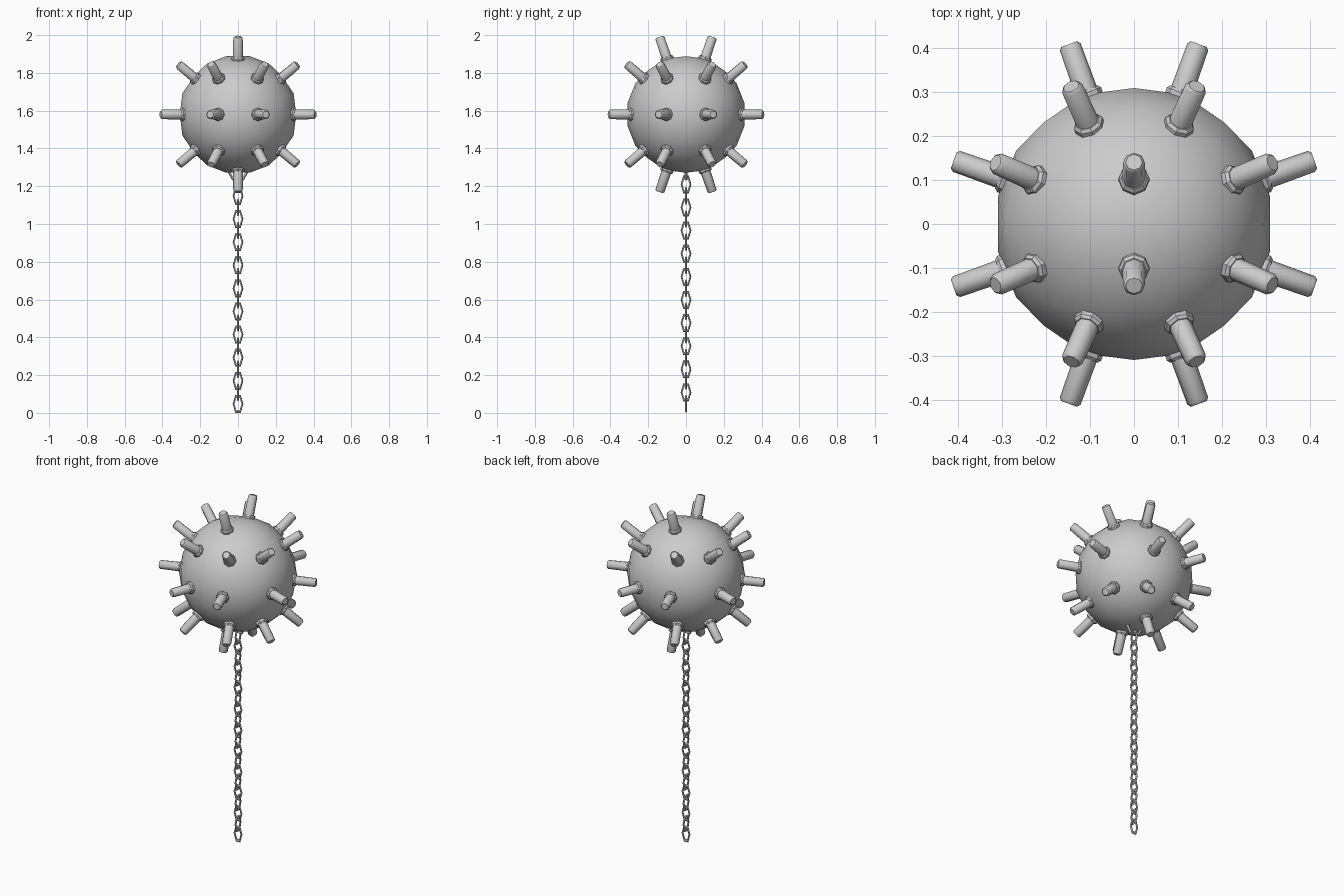
import bpy, bmesh, math
from mathutils import Vector, Matrix

if "Cube" in bpy.data.objects:
    bpy.data.objects.remove(bpy.data.objects["Cube"])

CZ = 1.58      # ball centre height
R = 0.315      # ball radius


def finish(bm, name, angle=35):
    bmesh.ops.recalc_face_normals(bm, faces=bm.faces)
    me = bpy.data.meshes.new(name)
    bm.to_mesh(me)
    bm.free()
    ob = bpy.data.objects.new(name, me)
    bpy.context.collection.objects.link(ob)
    bpy.context.view_layer.objects.active = ob
    ob.select_set(True)
    bpy.ops.object.shade_smooth_by_angle(angle=math.radians(angle))
    ob.select_set(False)
    return ob


def lathe(bm, profile, sides, mat):
    """Capped revolved profile of (radius, height) pairs, placed by mat."""
    rings = [[bm.verts.new(mat @ Vector((r * math.cos(2 * math.pi * i / sides),
                                         r * math.sin(2 * math.pi * i / sides), h)))
              for i in range(sides)] for r, h in profile]
    for a, b in zip(rings, rings[1:]):
        for i in range(sides):
            j = (i + 1) % sides
            bm.faces.new((a[i], a[j], b[j], b[i]))
    bm.faces.new(rings[0][::-1])
    bm.faces.new(rings[-1])


def ring(bm, R1, r, stretch, z, turned, tube=5):
    """Six-sided chain ring in the xz plane, or the yz plane when turned."""
    loops = []
    for i in range(6):
        a = i * math.pi / 3
        loop = []
        for k in range(tube):
            b = 2 * math.pi * k / tube
            d = R1 + r * math.cos(b)
            u, v, w = d * math.cos(a), r * math.sin(b), d * math.sin(a) * stretch
            loop.append(bm.verts.new((v, u, z + w) if turned else (u, v, z + w)))
        loops.append(loop)
    for i in range(6):
        p, q = loops[i], loops[(i + 1) % 6]
        for k in range(tube):
            m = (k + 1) % tube
            bm.faces.new((p[k], q[k], q[m], p[m]))


# Ball: icosahedron with each edge split in three, pushed out to a sphere
t = (1 + 5 ** 0.5) / 2
corners = []
for s in (-1, 1):
    for u in (-t, t):
        corners += [Vector((s, 0, u)), Vector((u, s, 0)), Vector((0, u, s))]
bm = bmesh.new()
ico = bmesh.new()
for c in corners:
    ico.verts.new(c)
bmesh.ops.convex_hull(ico, input=ico.verts)
for f in ico.faces:
    a, b, c = (v.co for v in f.verts)
    for i in range(4):
        for j in range(4 - i):
            p = (a * i + b * j + c * (3 - i - j)) / 3
            bm.verts.new(p.normalized() * R)
ico.free()
bmesh.ops.remove_doubles(bm, verts=bm.verts, dist=0.001)
bmesh.ops.convex_hull(bm, input=bm.verts)
bmesh.ops.translate(bm, verts=bm.verts, vec=(0, 0, CZ))
finish(bm, "ball", 40)

# Horn directions: eight around the middle, eight above and below, two at each pole
dirs = []
for sx in (-1, 1):
    for sy in (-1, 1):
        dirs += [(0.411 * sx, 0.145 * sy, 0), (0.147 * sx, 0.408 * sy, 0)]
        for sz in (-1, 1):
            dirs += [(0.31 * sx, 0.137 * sy, 0.261 * sz),
                     (0.14 * sx, 0.307 * sy, 0.261 * sz)]
        dirs.append((0, 0.14 * sx, 0.41 * sy))

# Horns and their collars
horns, collars = bmesh.new(), bmesh.new()
for d in dirs:
    mat = Matrix.Translation((0, 0, CZ)) @ Vector(d).to_track_quat('Z', 'Y').to_matrix().to_4x4()
    lathe(horns, [(0.027, 0.28), (0.025, 0.427), (0.019, 0.434)], 8, mat)
    lathe(collars, [(0.035, 0.28), (0.035, 0.317), (0.029, 0.324)], 8, mat)
finish(horns, "horns", 50)
finish(collars, "horn_collars", 30)

# Mooring ring under the ball
bm = bmesh.new()
ring(bm, 0.05, 0.008, 1, 1.28, False)
finish(bm, "mooring_ring")

# Chain of alternating links
bm = bmesh.new()
for i in range(20):
    ring(bm, 0.023, 0.0055, 1.93, 0.0475 + 0.0612 * i, i % 2 == 1)
finish(bm, "chain")
